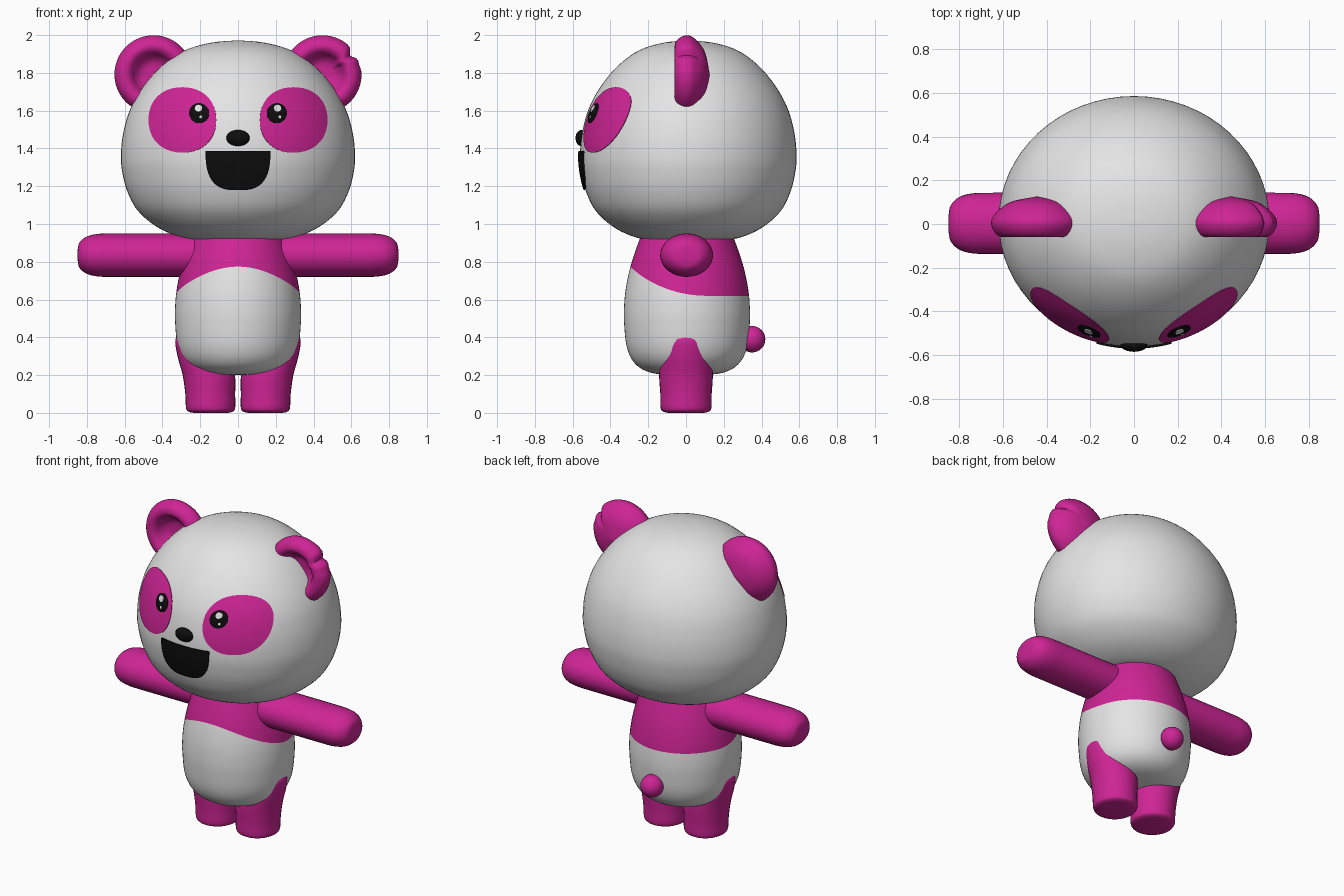
import bpy, bmesh, math
from mathutils import Vector
from mathutils.bvhtree import BVHTree

if "Cube" in bpy.data.objects:
    bpy.data.objects.remove(bpy.data.objects["Cube"])


def material(name, rgb):
    m = bpy.data.materials.new(name)
    m.diffuse_color = (*rgb, 1)
    m.use_nodes = True
    m.node_tree.nodes["Principled BSDF"].inputs["Base Color"].default_value = m.diffuse_color
    return m


PINK = material("magenta", (0.62, 0.018, 0.30))
WHITE = material("soft white", (0.78, 0.78, 0.78))
BLACK = material("black", (0.004, 0.004, 0.004))


def smooth(pts, steps=5):
    """Catmull-Rom curve through profile points."""
    out = []
    for i in range(len(pts) - 1):
        p0, p1, p2, p3 = (Vector(pts[min(max(i + k, 0), len(pts) - 1)]) for k in (-1, 0, 1, 2))
        for s in range(steps):
            t = s / steps
            out.append(0.5 * (2 * p1 + (p2 - p0) * t + (2 * p0 - 5 * p1 + 4 * p2 - p3) * t * t
                              + (3 * p1 - p0 - 3 * p2 + p3) * t ** 3))
    return out + [Vector(pts[-1])]


def loft(name, rings, mats, pick=lambda ring: 0):
    """Skin a list of closed rings and cap both ends."""
    bm = bmesh.new()
    rows = [[bm.verts.new(p) for p in r] for r in rings]
    n = len(rows[0])
    for i in range(len(rows) - 1):
        for j in range(n):
            k = (j + 1) % n
            f = bm.faces.new((rows[i][j], rows[i][k], rows[i + 1][k], rows[i + 1][j]))
            f.material_index = pick(i)
    bm.faces.new(rows[0]).material_index = pick(0)
    bm.faces.new(rows[-1]).material_index = pick(len(rows))
    bmesh.ops.recalc_face_normals(bm, faces=bm.faces)
    me = bpy.data.meshes.new(name)
    bm.to_mesh(me)
    bm.free()
    for m in mats:
        me.materials.append(m)
    ob = bpy.data.objects.new(name, me)
    bpy.context.collection.objects.link(ob)
    bpy.ops.object.select_all(action='DESELECT')
    ob.select_set(True)
    bpy.context.view_layer.objects.active = ob
    bpy.ops.object.shade_smooth_by_angle(angle=math.radians(50))
    return ob


def angles(n):
    return [2 * math.pi * j / n for j in range(n)]


def ellipsoid(name, c, r, mat):
    rings = []
    for i in range(17):
        a = math.pi * min(max(i / 16, 0.004), 0.996)
        rings.append([(c[0] + r[0] * math.sin(a) * math.cos(t),
                       c[1] + r[1] * math.sin(a) * math.sin(t),
                       c[2] - r[2] * math.cos(a)) for t in angles(24)])
    return loft(name, rings, [mat])


# Head: one turned profile, slightly shallower in depth
head_profile = smooth([(0.004, 0.91), (0.2, 0.915), (0.31, 0.932), (0.43, 0.985), (0.53, 1.07),
                       (0.585, 1.17), (0.612, 1.27), (0.62, 1.36), (0.608, 1.48), (0.57, 1.61),
                       (0.5, 1.73), (0.4, 1.84), (0.28, 1.92), (0.14, 1.96), (0.004, 1.972)])
head = loft("head", [[(r * math.cos(t), 0.012 + 0.925 * r * math.sin(t), z) for t in angles(64)]
                     for r, z in head_profile], [WHITE])
tree = BVHTree.FromPolygons([v.co for v in head.data.vertices],
                            [p.vertices[:] for p in head.data.polygons])


def plate(name, outline, centre, lift, mat, dome=0.0):
    """Thin plate that follows the front of the head."""
    rings = []
    for s in [0.02] + [i / 8 for i in range(1, 9)] + [1.0]:
        skirt = len(rings) == 9
        ring = []
        for x, z in outline:
            px, pz = centre[0] + (x - centre[0]) * s, centre[1] + (z - centre[1]) * s
            hit, nrm, _, _ = tree.ray_cast(Vector((px, -3, pz)), Vector((0, 1, 0)))
            if nrm.y > 0:
                nrm = -nrm
            ring.append(hit + nrm * (-0.003 if skirt else lift + dome * (1 - s * s)))
        rings.append(ring)
    return loft(name, rings, [mat])


def oval(cx, cz, rx, rz, n=40, power=1.0):
    def bend(v):
        return math.copysign(abs(v) ** power, v)
    return [(cx + rx * bend(math.cos(t)), cz + rz * bend(math.sin(t))) for t in angles(n)]


# Face: eye patches, eyes with glints, nose, open mouth
for side, word in ((-1, "left"), (1, "right")):
    plate(word + "_eye_patch", oval(side * 0.293, 1.55, 0.178, 0.172, 48, 0.92),
          (side * 0.293, 1.55), 0.004, PINK)
    ex = side * 0.204
    plate(word + "_eye", oval(ex, 1.585, 0.052, 0.052), (ex, 1.585), 0.008, BLACK, 0.008)
    plate(word + "_eye_glint", oval(ex, 1.607, 0.019, 0.018, 20), (ex, 1.607), 0.0165, WHITE)
    plate(word + "_eye_small_glint", oval(ex + 0.012, 1.562, 0.008, 0.007, 16),
          (ex + 0.012, 1.562), 0.0175, WHITE)
ellipsoid("nose", (0, -0.553, 1.455), (0.062, 0.032, 0.043), BLACK)
lip = [(-0.17 + 0.34 * i / 12, 1.385) for i in range(12)]
for i in range(25):
    t = math.pi * i / 24
    c = math.cos(t)
    lip.append((math.copysign(0.17 * abs(c) ** 0.65, c), 1.385 - 0.203 * abs(math.sin(t)) ** 0.8))
plate("mouth", lip[:-1], (0, 1.31), 0.0095, BLACK)

# Ears: dished discs with a thick rim; the right rim has two nicks
ear_profile = smooth([(0.003, 0.025), (0.06, 0.02), (0.095, -0.005), (0.12, -0.045), (0.15, -0.06),
                      (0.185, -0.045), (0.207, 0.0), (0.19, 0.045), (0.12, 0.1), (0.003, 0.125)], 4)
for side, word in ((-1, "left"), (1, "right")):
    rings = []
    for r, y in ear_profile:
        ring = []
        for t in angles(72):
            k = 1.0
            if side > 0:
                for deg, depth in ((34, 0.15), (15, 0.03)):
                    k -= depth * math.exp(-((math.degrees(t) - deg) / 7) ** 2)
            k = 1 - (1 - k) * min(1, r / 0.15)
            ring.append((side * (0.447 + r * k * math.cos(t)), y, 1.792 + r * k * math.sin(t)))
        rings.append(ring)
    loft(word + "_ear", rings, [PINK])

# Torso: the colour break dips from the chest to the back
body_profile = smooth([(0.2, 0.004), (0.205, 0.15), (0.23, 0.235), (0.28, 0.29), (0.36, 0.321),
                       (0.48, 0.333), (0.56, 0.333), (0.65, 0.325), (0.76, 0.303), (0.86, 0.272),
                       (0.96, 0.235)], 6)


def body_radius(z):
    for a, b in zip(body_profile, body_profile[1:]):
        if z <= b[0]:
            return a[1] + (b[1] - a[1]) * (z - a[0]) / (b[0] - a[0])
    return body_profile[-1][1]


def chest_line(t):
    return 0.62 + 0.875 * max(0, 0.1 - 0.32 * math.sin(t)) ** 2


LOW, HIGH = 30, 14
body_rings = []
for i in range(LOW + HIGH + 1):
    ring = []
    for t in angles(64):
        edge = chest_line(t)
        if i <= LOW:
            z = 0.2 + (edge - 0.2) * (i / LOW) ** 2
        else:
            z = edge + (0.96 - edge) * (i - LOW) / HIGH
        r = body_radius(z)
        ring.append((r * math.cos(t), 0.005 + r * math.sin(t), z))
    body_rings.append(ring)
loft("torso", body_rings, [WHITE, PINK], lambda i: int(i >= LOW))

# Arms: straight rounded tubes, and legs: tubes flaring out into the hips
arm_profile = smooth([(0.14, 1.0), (0.4, 1.0), (0.65, 1.0), (0.74, 0.98), (0.80, 0.86),
                      (0.838, 0.6), (0.848, 0.3), (0.85, 0.01)], 4)
leg_profile = smooth([(0.0, 0.145, 0.09), (0.006, 0.145, 0.115), (0.025, 0.145, 0.13),
                      (0.1, 0.147, 0.132), (0.2, 0.155, 0.138), (0.3, 0.19, 0.13),
                      (0.39, 0.215, 0.116), (0.43, 0.2, 0.09)], 4)
for side, word in ((-1, "left"), (1, "right")):
    loft(word + "_arm", [[(side * x, 0.003 + 0.14 * k * math.cos(t), 0.835 + 0.115 * k * math.sin(t))
                          for t in angles(32)] for x, k in arm_profile], [PINK])
    loft(word + "_leg", [[(side * (cx + r * math.cos(t)), 1.03 * r * math.sin(t), z)
                          for t in angles(32)] for z, cx, r in leg_profile], [PINK])

# Tail
ellipsoid("tail", (0, 0.35, 0.39), (0.07, 0.07, 0.07), PINK)
